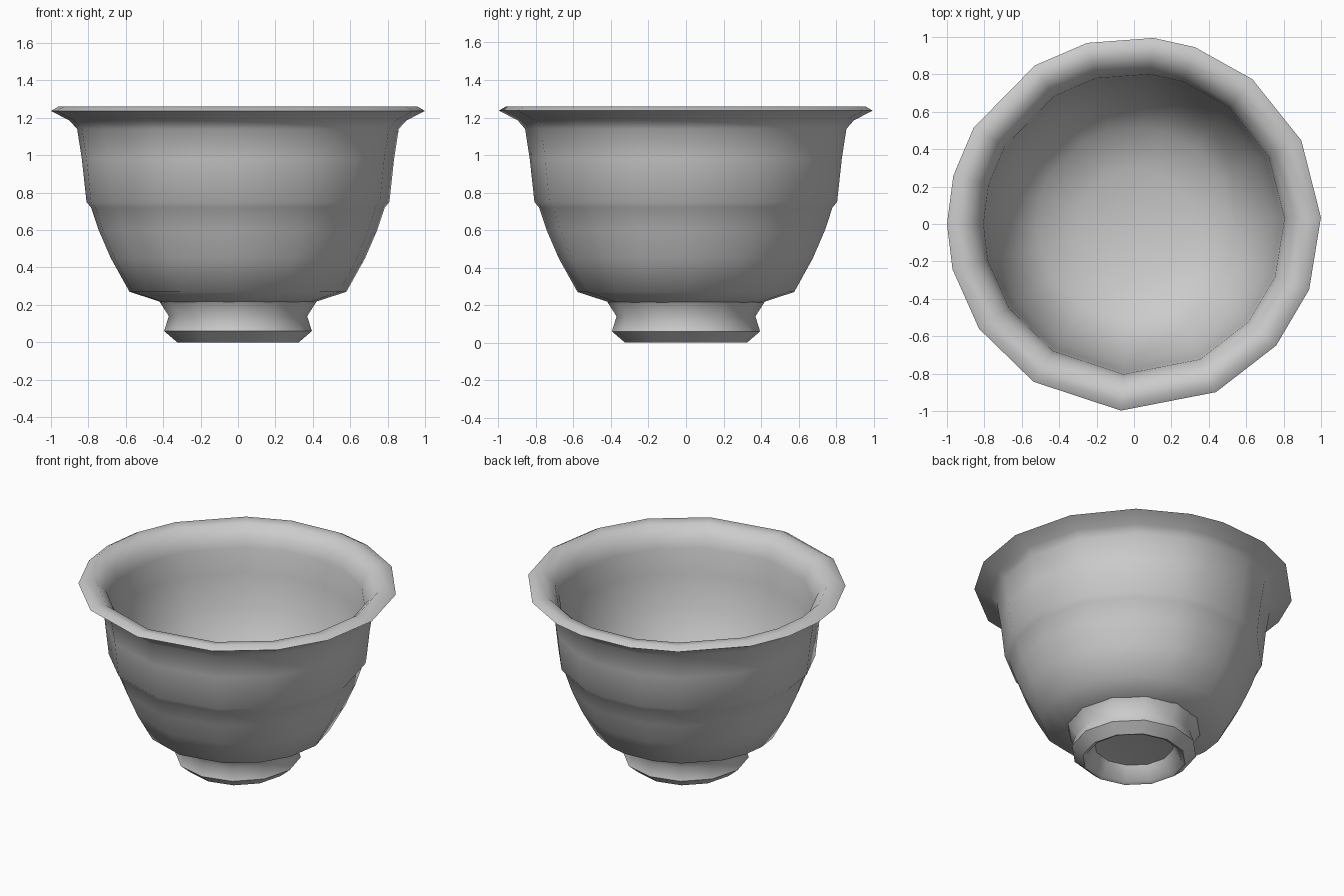
import bpy, bmesh, math

if "Cube" in bpy.data.objects:
    bpy.data.objects.remove(bpy.data.objects["Cube"])


def lathe(name, profile, angles, closed=False):
    """Revolve (radius, z) points over the given angles; radius 0 makes a pole."""
    bm = bmesh.new()
    rings = []
    for r, z in profile:
        if r == 0:
            rings.append([bm.verts.new((0, 0, z))])
        else:
            rings.append([bm.verts.new((r * math.cos(math.radians(a)),
                                        r * math.sin(math.radians(a)), z)) for a in angles])
    n = len(angles)
    for lower, upper in zip(rings, rings[1:]):
        for i in range(n):
            j = (i + 1) % n
            if len(lower) == 1:
                bm.faces.new((lower[0], upper[j], upper[i]))
            elif len(upper) == 1:
                bm.faces.new((lower[i], lower[j], upper[0]))
            else:
                bm.faces.new((lower[i], lower[j], upper[j], upper[i]))
    bmesh.ops.recalc_face_normals(bm, faces=bm.faces)
    mesh = bpy.data.meshes.new(name)
    bm.to_mesh(mesh)
    bm.free()
    obj = bpy.data.objects.new(name, mesh)
    bpy.context.collection.objects.link(obj)
    bpy.ops.object.select_all(action='DESELECT')
    obj.select_set(True)
    bpy.context.view_layer.objects.active = obj
    bpy.ops.object.shade_smooth_by_angle(angle=math.radians(50))
    return obj


# Bowl: hand-cut, slightly irregular rim corners
rim_angles = [2, 26.5, 50.7, 71, 84, 104.5, 122, 149, 165, 180,
              194, 214, 237.5, 266, 296, 319.5, 339.5]
outside = [(0.41, 0.215), (0.58, 0.27), (0.68, 0.45), (0.745, 0.6), (0.785, 0.72),
           (0.81, 0.75), (0.835, 0.98), (0.86, 1.14), (0.90, 1.185)]
rim = [(1.0, 1.237), (0.96, 1.26), (0.89, 1.25), (0.83, 1.19), (0.805, 1.12)]
inside = [(0.79, 0.95), (0.75, 0.74), (0.65, 0.5), (0.52, 0.36), (0.30, 0.28), (0, 0.26)]
lathe("bowl", outside + rim + inside, rim_angles)

# Foot: coarser ring with a shallow recess underneath
foot_angles = [i * 30 for i in range(12)]
foot = [(0.42, 0.218), (0.37, 0.14), (0.395, 0.06), (0.325, 0.0),
        (0.30, 0.01), (0.25, 0.10), (0, 0.13)]
lathe("foot", foot, foot_angles)
